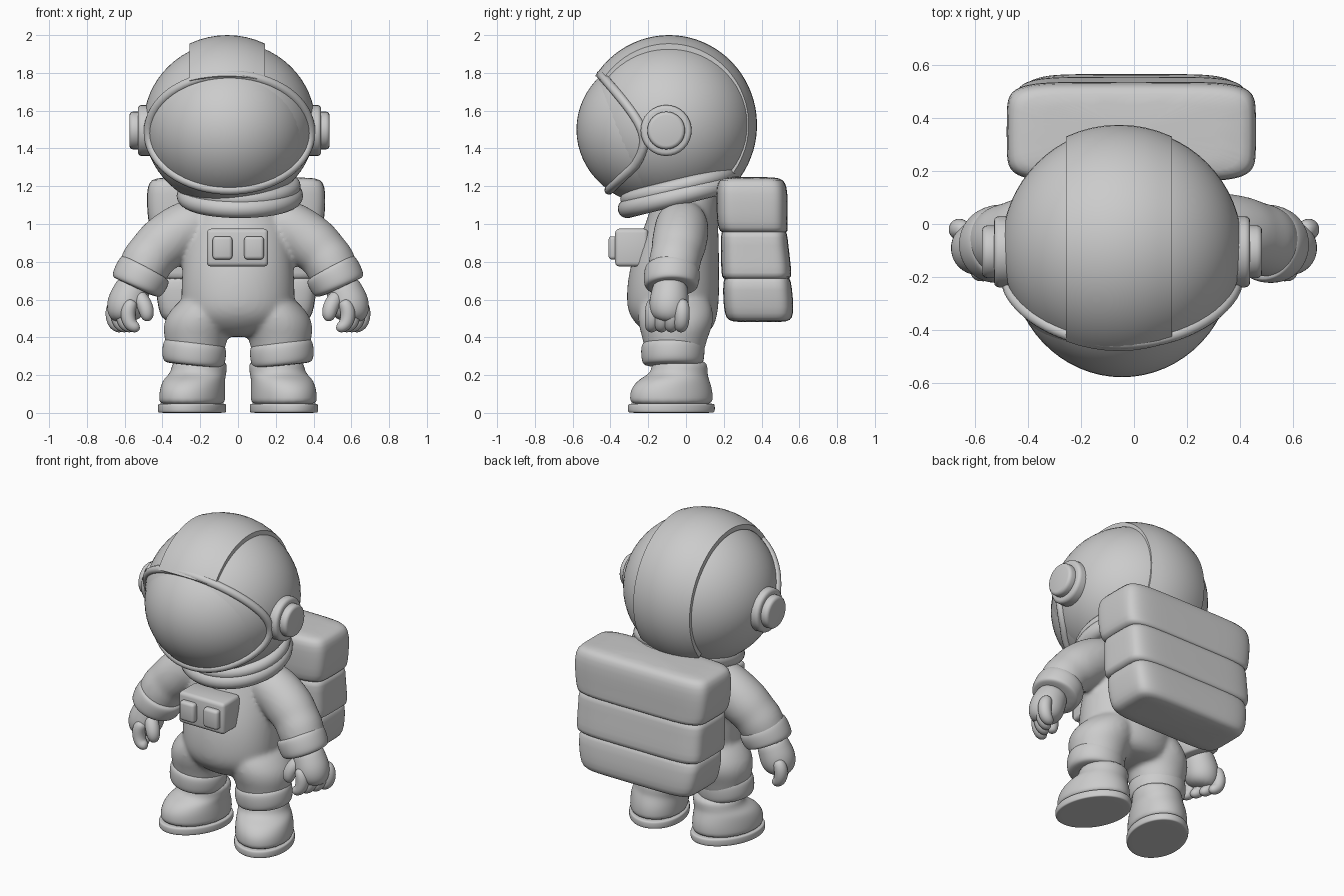
import bpy, bmesh, math
from mathutils import Vector, Matrix

if "Cube" in bpy.data.objects:
    bpy.data.objects.remove(bpy.data.objects["Cube"])

suit = bpy.data.materials.new("suit_grey")
suit.diffuse_color = (0.6, 0.6, 0.6, 1)
suit.use_nodes = True
suit.node_tree.nodes["Principled BSDF"].inputs["Base Color"].default_value = suit.diffuse_color


def finish(ob, sub=0, bevel=0):
    """Material, smooth shading and rounding shared by every part."""
    ob.data.materials.append(suit)
    if bevel:
        m = ob.modifiers.new("bevel", 'BEVEL')
        m.width, m.segments = bevel, 3
    if sub:
        m = ob.modifiers.new("smooth", 'SUBSURF')
        m.levels = m.render_levels = sub
    if ob.type == 'MESH':
        for p in ob.data.polygons:
            p.use_smooth = True
    return ob


def from_bmesh(name, bm, **kw):
    bmesh.ops.recalc_face_normals(bm, faces=bm.faces)
    me = bpy.data.meshes.new(name)
    bm.to_mesh(me)
    bm.free()
    ob = bpy.data.objects.new(name, me)
    bpy.context.collection.objects.link(ob)
    return finish(ob, **kw)


def skin(name, rings, sub=2):
    """Bridge equal rings of points and close both ends."""
    bm = bmesh.new()
    vs = [[bm.verts.new(p) for p in r] for r in rings]
    n = len(vs[0])
    for a, b in zip(vs, vs[1:]):
        for i in range(n):
            j = (i + 1) % n
            bm.faces.new((a[i], a[j], b[j], b[i]))
    bm.faces.new(vs[0])
    bm.faces.new(vs[-1])
    return from_bmesh(name, bm, sub=sub)


def loft(name, rows, s=1, n=20, power=2, sub=2, turn=0, tilt=0):
    """Stack of ovals: rows of (z, centre x, centre y, radius x, radius y)."""
    pivot = Matrix.Translation((.235, -.07, 0))
    spin = pivot @ Matrix.Rotation(turn, 4, 'Z') @ pivot.inverted()

    def pt(r, t):
        z, cx, cy, rx, ry = r
        c, d = math.cos(t), math.sin(t)
        e = 2 / power
        dx = rx * math.copysign(abs(c) ** e, c)
        p = spin @ Vector((cx + dx, cy + ry * math.copysign(abs(d) ** e, d), z + tilt * dx))
        return (s * p.x, p.y, p.z)
    return skin(name, [[pt(r, math.tau * (i + .5) / n) for i in range(n)] for r in rows], sub)


def limb(name, pts, s=1, n=14):
    """Round tube through rows of (x, y, z, radius), carried along without twist."""
    c = [Vector(p[:3]) for p in pts]
    rings, q, last = [], None, None
    for i, p in enumerate(pts):
        d = (c[min(i + 1, len(c) - 1)] - c[max(i - 1, 0)]).normalized()
        q = last.rotation_difference(d) @ q if q else d.to_track_quat('Z', 'Y')
        last = d
        ring = [c[i] + q @ Vector((p[3] * math.cos(math.tau * k / n),
                                   p[3] * math.sin(math.tau * k / n), 0)) for k in range(n)]
        rings.append([(s * v.x, v.y, v.z) for v in ring])
    return skin(name, rings)


def ball(name, loc, rad, seg=48):
    bm = bmesh.new()
    bmesh.ops.create_uvsphere(bm, u_segments=seg, v_segments=seg // 2, radius=1,
                              matrix=Matrix.LocRotScale(Vector(loc), None, Vector(rad)))
    return from_bmesh(name, bm)


def box(name, lo, hi, bevel):
    lo, hi = Vector(lo), Vector(hi)
    bm = bmesh.new()
    bmesh.ops.create_cube(bm, size=1, matrix=Matrix.LocRotScale((lo + hi) / 2, None, hi - lo))
    return from_bmesh(name, bm, bevel=bevel)


# Helmet shell and bulging visor
HC, HR = (-.045, -.09, 1.525), (.455, .455, .44)
VC, VR = (-.045, -.13, 1.50), (.425, .45, .41)
ball("helmet", HC, HR, 64)
ball("visor", VC, VR, 64)


def front_y(x, z):
    def hit(c, r):
        return c[1] - r[1] * math.sqrt(max(0, 1 - ((x - c[0]) / r[0]) ** 2 - ((z - c[2]) / r[2]) ** 2))
    return min(hit(HC, HR), hit(VC, VR))


# Visor rim follows the helmet surface
cu = bpy.data.curves.new("visor_rim", 'CURVE')
cu.dimensions, cu.bevel_depth, cu.bevel_resolution = '3D', .025, 3
sp = cu.splines.new('POLY')
sp.points.add(63)
sp.use_cyclic_u = True
for i, p in enumerate(sp.points):
    t = math.tau * i / 64
    x, z = -.045 + .43 * math.cos(t), 1.485 + .305 * math.sin(t)
    p.co = (x, front_y(x, z) + .004, z, 1)
sp.use_smooth = True
rim = bpy.data.objects.new("visor_rim", cu)
bpy.context.collection.objects.link(rim)
finish(rim)

# Raised band running over the helmet from rim to nape
bm = bmesh.new()
grid = []
for i in range(41):
    a = math.radians(147 - 187 * i / 40)
    row = []
    for k, u in enumerate([-.2, -.2, -.15, -.1, -.05, 0, .05, .1, .15, .2, .2]):
        edge = k in (0, 10)
        r = math.sqrt(1 - (u / .47) ** 2) * (.93 if edge else 1)
        row.append(bm.verts.new((HC[0] - .012 + u, HC[1] + .466 * r * math.cos(a),
                                 HC[2] + .475 * r * math.sin(a))))
    grid.append(row)
for a, b in zip(grid, grid[1:]):
    for k in range(10):
        bm.faces.new((a[k], a[k + 1], b[k + 1], b[k]))
band = from_bmesh("helmet_band", bm)
m = band.modifiers.new("thickness", 'SOLIDIFY')
m.thickness = .025
m.offset = -1
m = band.modifiers.new("edges", 'EDGE_SPLIT')
m.split_angle = math.radians(40)

# Ear caps: wide ring with a smaller disc
for s, side in ((-1, "left"), (1, "right")):
    for name, r, x0, x1 in (("ear_ring", .135, .36, .485), ("ear_disc", .10, .46, .53)):
        bm = bmesh.new()
        mat = Matrix.Translation((-.045 + s * (x0 + x1) / 2, -.105, 1.495)) @ Matrix.Rotation(math.pi / 2, 4, 'Y')
        bmesh.ops.create_cone(bm, cap_ends=True, segments=32, radius1=r, radius2=r,
                              depth=x1 - x0, matrix=mat)
        ob = from_bmesh(side + "_" + name, bm, bevel=.02)
        ob.modifiers["bevel"].limit_method = 'ANGLE'

# Tilted collar: lower ring with a smaller one nested above it
for name, major, minor, z in (("collar", .285, .05, 1.15), ("neck_ring", .28, .042, 1.20)):
    bpy.ops.mesh.primitive_torus_add(major_segments=48, minor_segments=16, major_radius=major,
                                     minor_radius=minor, location=(.01, -.035, z),
                                     rotation=(math.radians(14), 0, 0))
    collar = bpy.context.object
    collar.name = name
    finish(collar)

# Torso with round belly
body = [loft("torso", [
    (.40, 0, -.04, .15, .13), (.45, 0, -.05, .25, .20), (.52, 0, -.07, .295, .24),
    (.61, 0, -.07, .307, .25), (.75, 0, -.065, .30, .243), (.9, 0, -.04, .287, .218),
    (1.02, 0, -.02, .27, .19), (1.12, 0, 0, .25, .18), (1.22, 0, 0, .2, .16)])]

# Chest control box with two buttons
box("chest_box", (-.165, -.375, .775), (.16, -.2, .975), .022)
for x in (-.082, .085):
    box("chest_button", (x - .052, -.41, .812), (x + .052, -.36, .935), .018)

# Backpack: three stacked padded blocks
pack = {
    "pack_top": [(.95, .42, .165, .36), (.96, .45, .18, .36), (1.0, .465, .187, .35), (1.12, .475, .19, .35),
                 (1.2, .47, .187, .347), (1.235, .45, .17, .345), (1.25, .40, .13, .345)],
    "pack_middle": [(.70, .42, .17, .37), (.72, .443, .184, .374), (.76, .445, .186, .372),
                    (.9, .443, .178, .362), (.96, .445, .176, .36), (.98, .40, .15, .36)],
    "pack_bottom": [(.48, .34, .13, .39), (.49, .38, .165, .388), (.52, .405, .182, .387),
                    (.6, .42, .186, .382), (.7, .43, .18, .376), (.75, .41, .165, .375)]}
for name, rows in pack.items():
    loft(name, [(z, -.01, cy, rx, ry) for z, rx, ry, cy in rows], n=40, power=6, sub=1)

for s, side in ((-1, "left_"), (1, "right_")):
    # Sleeve and cuff
    body.append(limb(side + "sleeve", [
        (.14, -.02, 1.04, .09), (.21, -.02, 1.01, .145), (.32, -.025, .955, .15),
        (.415, -.04, .88, .15), (.452, -.05, .84, .137), (.485, -.06, .80, .145),
        (.525, -.075, .71, .13), (.54, -.08, .68, .12)], s))
    limb(side + "cuff", [(.485, -.07, .77, .125), (.488, -.07, .764, .146), (.503, -.073, .738, .154),
                         (.53, -.08, .69, .15), (.538, -.08, .668, .143), (.542, -.08, .66, .11)], s)
    # Hand with thumb and four curled fingers
    limb(side + "palm", [(.54, -.08, .70, .09), (.565, -.085, .64, .10), (.59, -.09, .58, .11),
                         (.60, -.095, .52, .10), (.595, -.10, .48, .06)], s)
    limb(side + "thumb", [(.54, -.12, .64, .03), (.51, -.15, .60, .046), (.485, -.17, .55, .044),
                          (.48, -.17, .51, .038), (.482, -.165, .485, .018)], s, 10)
    for k in range(4):
        x, y = .655 - .027 * k, -.02 - .052 * k
        limb(side + "finger", [(x - .02, y, .60, .03), (x + .005, y, .56, .043), (x + .01, y, .51, .043),
                               (x - .005, y - .004, .465, .04), (x - .035, y - .008, .45, .034),
                               (x - .055, y - .01, .455, .016)], s, 10)
    # Leg, knee cuff, boot and sole
    body.append(loft(side + "thigh", [
        (.24, .225, -.06, .145, .145), (.38, .225, -.06, .162, .167), (.45, .215, -.055, .187, .197),
        (.52, .195, -.055, .187, .205), (.6, .16, -.055, .148, .185), (.66, .13, -.05, .08, .12)], s))
    loft(side + "knee_cuff", [(.25, .235, -.07, .13, .13), (.255, .235, -.07, .155, .157),
                              (.28, .235, -.07, .170, .168), (.345, .23, -.07, .172, .172),
                              (.375, .23, -.068, .16, .162), (.38, .23, -.065, .13, .13)], s, tilt=.1)
    out = math.radians(20)
    loft(side + "boot", [(.03, .24, -.08, .166, .223), (.08, .24, -.08, .170, .23), (.13, .238, -.078, .168, .223),
                         (.175, .235, -.065, .162, .194), (.20, .226, -.04, .154, .163),
                         (.23, .22, -.025, .148, .15), (.29, .215, -.025, .146, .145)], s, turn=out)
    loft(side + "sole", [(0, .24, -.08, .163, .225), (.002, .24, -.08, .171, .235), (.01, .24, -.08, .175, .241),
                         (.04, .24, -.08, .175, .241), (.048, .24, -.08, .171, .235),
                         (.05, .24, -.08, .155, .215)], s, turn=out)

# Fuse torso, sleeves and thighs into one soft suit
with bpy.context.temp_override(active_object=body[0], object=body[0], selected_objects=body,
                               selected_editable_objects=body):
    bpy.ops.object.join()
body[0].name = "suit_body"
m = body[0].modifiers.new("fuse", 'REMESH')
m.mode, m.voxel_size, m.use_smooth_shade = 'VOXEL', .014, True
m = body[0].modifiers.new("soften", 'SMOOTH')
m.factor, m.iterations = .5, 8
